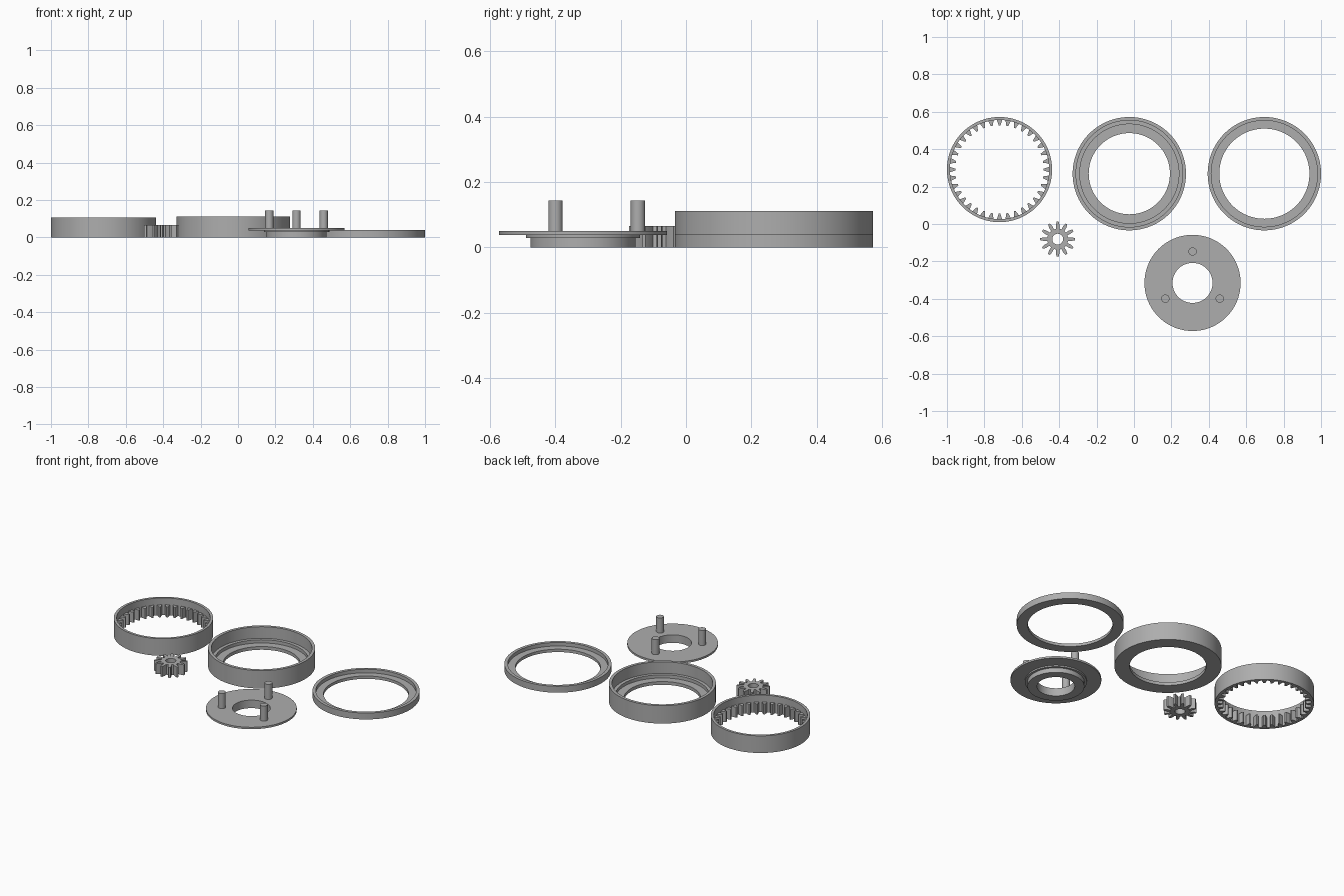
import bpy, bmesh, math

if "Cube" in bpy.data.objects:
    bpy.data.objects.remove(bpy.data.objects["Cube"])

grey = bpy.data.materials.new("plain_grey")
grey.diffuse_color = (0.42, 0.42, 0.42, 1)
grey.use_nodes = True
grey.node_tree.nodes["Principled BSDF"].inputs["Base Color"].default_value = grey.diffuse_color


def finish(bm, name, loc):
    bmesh.ops.remove_doubles(bm, verts=bm.verts, dist=1e-5)
    bmesh.ops.recalc_face_normals(bm, faces=bm.faces)
    me = bpy.data.meshes.new(name)
    bm.to_mesh(me)
    bm.free()
    me.shade_smooth()
    me.set_sharp_from_angle(angle=math.radians(25))
    me.materials.append(grey)
    ob = bpy.data.objects.new(name, me)
    ob.location = loc
    bpy.context.collection.objects.link(ob)
    return ob


def turned(name, angles, section, loc):
    """Closed ring; each section entry is (radius or radius per angle, z)."""
    bm = bmesh.new()
    loops = []
    for r, z in section:
        radii = r if isinstance(r, list) else [r] * len(angles)
        loops.append([bm.verts.new((q * math.cos(a), q * math.sin(a), z))
                      for q, a in zip(radii, angles)])
    n = len(angles)
    for i, lo in enumerate(loops):
        hi = loops[(i + 1) % len(loops)]
        for j in range(n):
            k = (j + 1) % n
            bm.faces.new((lo[j], lo[k], hi[k], hi[j]))
    return finish(bm, name, loc)


def gear_outline(count, tooth):
    """Repeat one tooth, given as (fraction of pitch, radius), around the circle."""
    step = math.tau / count
    pts = [((i + f) * step, r) for i in range(count) for f, r in tooth]
    return [p[0] for p in pts], [p[1] for p in pts]


circle = [math.tau * i / 120 for i in range(120)]

# Ring gear: thin wall with shorter inward teeth
root, mid, tip = 0.265, 0.25, 0.236
angles, teeth = gear_outline(36, [(-0.5, root), (-0.31, root), (-0.21, mid), (-0.11, tip),
                                  (0.11, tip), (0.21, mid), (0.31, root)])
turned("ring_gear", angles,
       [(teeth, 0), (0.281, 0), (0.281, 0.107), (root, 0.107), (root, 0.065), (teeth, 0.065)],
       (-0.719, 0.291, 0))

# Small planet gear with a centre bore
root, mid, tip = 0.056, 0.076, 0.094
angles, teeth = gear_outline(12, [(-0.5, root), (-0.3, root), (-0.24, mid), (-0.11, tip),
                                  (0.11, tip), (0.24, mid), (0.3, root)])
turned("planet_gear", angles,
       [(0.029, 0), (teeth, 0), (teeth, 0.065), (0.029, 0.065)], (-0.408, -0.081, 0))

# Housing with a stepped inside
turned("housing", circle,
       [(0.217, 0), (0.303, 0), (0.303, 0.112), (0.285, 0.112), (0.285, 0.04),
        (0.265, 0.04), (0.265, 0.02), (0.217, 0.02)], (-0.025, 0.269, 0))

# Lid with a shallow recess
turned("lid", circle,
       [(0.241, 0), (0.303, 0), (0.303, 0.04), (0.284, 0.04), (0.284, 0.018),
        (0.241, 0.018)], (0.697, 0.269, 0))

# Carrier plate on a stepped boss
cx, cy = 0.313, -0.315
turned("carrier_plate", circle,
       [(0.107, 0), (0.161, 0), (0.161, 0.029), (0.175, 0.029), (0.175, 0.038),
        (0.257, 0.038), (0.257, 0.05), (0.107, 0.05)], (cx, cy, 0))

# Three carrier pins
for i in range(3):
    a = math.radians(90 + 120 * i)
    bm = bmesh.new()
    bmesh.ops.create_cone(bm, cap_ends=True, segments=40, radius1=0.022, radius2=0.022,
                          depth=0.104)
    finish(bm, f"carrier_pin_{i + 1}",
           (cx + 0.168 * math.cos(a), cy + 0.168 * math.sin(a), 0.092))
